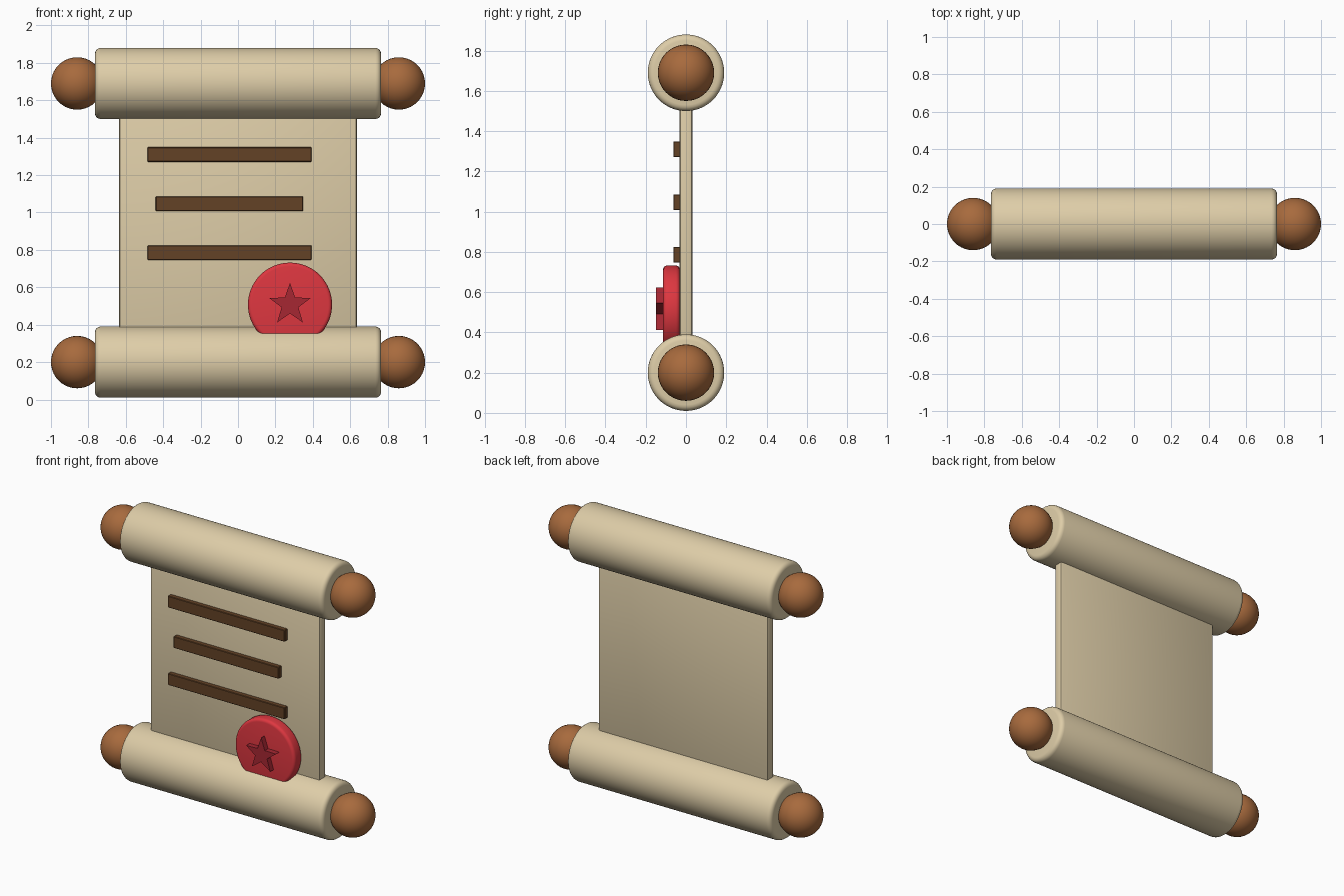
import bpy, bmesh, math
from mathutils import Matrix

if "Cube" in bpy.data.objects:
    bpy.data.objects.remove(bpy.data.objects["Cube"])


def material(name, rgb):
    m = bpy.data.materials.new(name)
    m.diffuse_color = (*rgb, 1)
    m.use_nodes = True
    m.node_tree.nodes["Principled BSDF"].inputs["Base Color"].default_value = m.diffuse_color
    return m


PARCHMENT = material("parchment", (0.73, 0.61, 0.39))
WOOD = material("wood", (0.39, 0.145, 0.047))
INK = material("brown ink", (0.125, 0.054, 0.019))
WAX = material("red wax", (0.73, 0.038, 0.051))
DARK_WAX = material("dark red wax", (0.38, 0.02, 0.032))


def finish(name, bm, mat, bevel=0, segments=3):
    """Round the sharp edges, then make a shaded object."""
    if bevel:
        sharp = [e for e in bm.edges if e.calc_face_angle(0) > math.radians(40)]
        bmesh.ops.bevel(bm, geom=sharp, offset=bevel, segments=segments,
                        profile=0.5, affect='EDGES')
    bmesh.ops.recalc_face_normals(bm, faces=bm.faces)
    mesh = bpy.data.meshes.new(name)
    bm.to_mesh(mesh)
    bm.free()
    mesh.materials.append(mat)
    ob = bpy.data.objects.new(name, mesh)
    bpy.context.collection.objects.link(ob)
    bpy.ops.object.select_all(action='DESELECT')
    ob.select_set(True)
    bpy.context.view_layer.objects.active = ob
    bpy.ops.object.shade_smooth_by_angle(angle=math.radians(35))
    return ob


def box(name, x, y, z, mat, bevel=0, segments=2):
    bm = bmesh.new()
    spans = (x, y, z)
    centre = [(a + b) / 2 for a, b in spans]
    size = [b - a for a, b in spans]
    bmesh.ops.create_cube(bm, size=1, matrix=Matrix.Translation(centre)
                          @ Matrix.Diagonal((*size, 1)))
    return finish(name, bm, mat, bevel, segments)


def cylinder(name, centre, axis, radius, depth, mat, bevel):
    bm = bmesh.new()
    turn = Matrix.Rotation(math.pi / 2, 4, 'Y' if axis == 'X' else 'X')
    bmesh.ops.create_cone(bm, cap_ends=True, segments=64, radius1=radius,
                          radius2=radius, depth=depth,
                          matrix=Matrix.Translation(centre) @ turn)
    return finish(name, bm, mat, bevel, 4)


# Rolled ends with a wooden knob on each side
for level, z in (("bottom", 0.2), ("top", 1.69)):
    cylinder(level + "_roll", (0, 0, z), 'X', 0.19, 1.53, PARCHMENT, 0.03)
    for side, sx in (("left", -1), ("right", 1)):
        bm = bmesh.new()
        bmesh.ops.create_uvsphere(
            bm, u_segments=40, v_segments=20, radius=0.14,
            matrix=Matrix.Translation((0.86 * sx, 0, z))
            @ Matrix.Rotation(math.pi / 2, 4, 'Y'))
        finish(f"{level}_{side}_knob", bm, WOOD)

# Flat sheet between the rolls
box("sheet", (-0.635, 0.635), (-0.032, 0.032), (0.2, 1.69), PARCHMENT, 0.012)

# Raised lines of writing
for i, (x0, x1, z) in enumerate(((-0.483, 0.393, 1.31), (-0.44, 0.348, 1.047),
                                 (-0.483, 0.393, 0.785))):
    box(f"writing_line_{i + 1}", (x0, x1), (-0.063, -0.025),
        (z - 0.039, z + 0.039), INK, 0.003, 1)

# Wax seal disc
SEAL_X, SEAL_Z = 0.278, 0.507
cylinder("wax_seal", (SEAL_X, -0.072, SEAL_Z), 'Y', 0.225, 0.084, WAX, 0.02)

# Raised star on the seal
bm = bmesh.new()
ring = []
for i in range(10):
    r = 0.047 if i % 2 else 0.117
    a = math.pi / 2 + i * math.pi / 5
    ring.append(bm.verts.new((SEAL_X + r * math.cos(a), -0.15,
                              SEAL_Z + r * math.sin(a))))
face = bm.faces.new(ring)
out = bmesh.ops.extrude_face_region(bm, geom=[face], use_keep_orig=True)
bmesh.ops.translate(bm, vec=(0, 0.045, 0),
                    verts=[v for v in out["geom"] if isinstance(v, bmesh.types.BMVert)])
finish("seal_star", bm, DARK_WAX)
